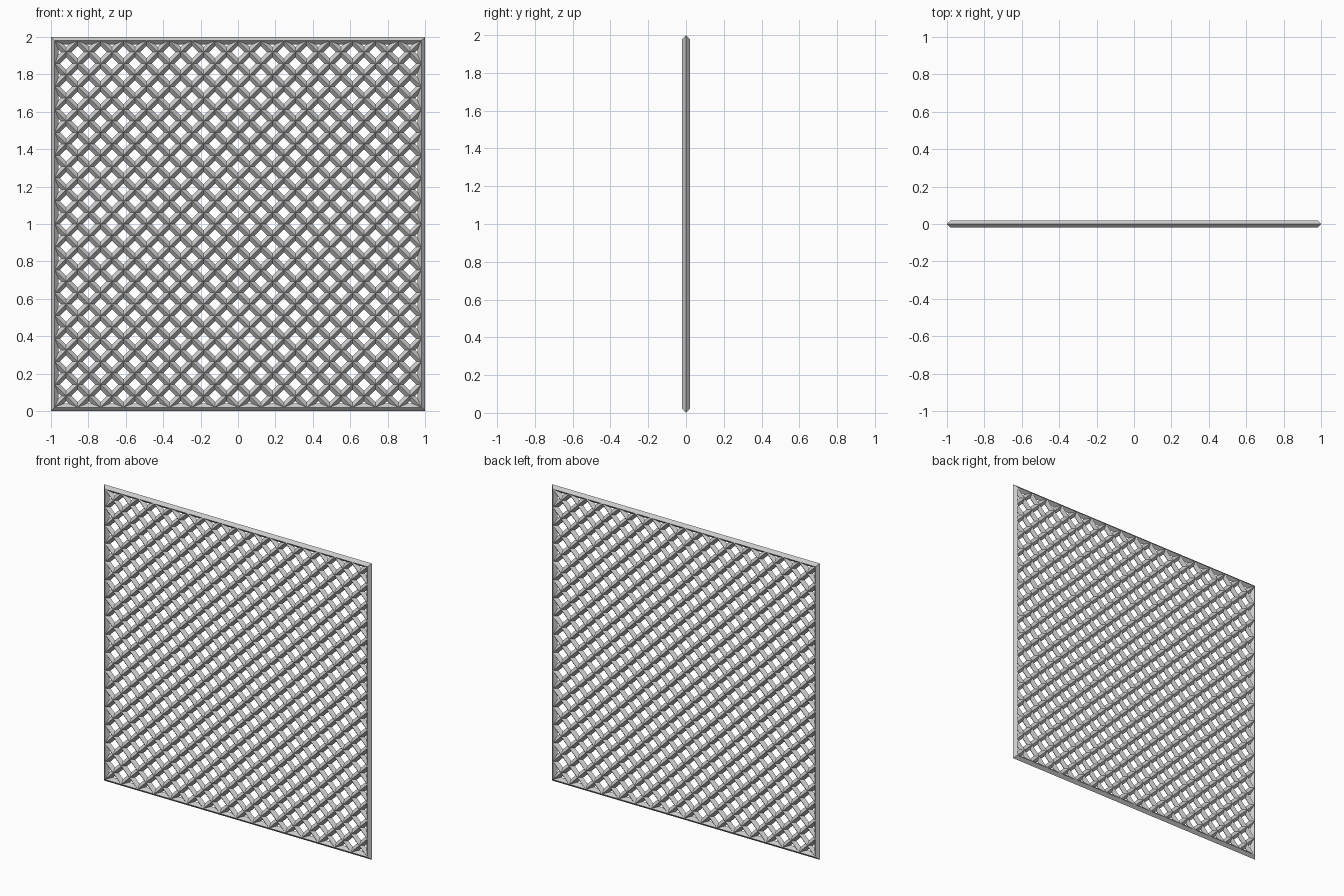
import bpy, bmesh
from mathutils import Matrix
from math import pi

if "Cube" in bpy.data.objects:
    bpy.data.objects.remove(bpy.data.objects["Cube"])

CELLS = 16      # lattice cells per side
BAR = 0.04      # bar thickness
HALF = 1 - BAR / 2

# Flat sheet: grid with an X in each cell, straight inner edges removed
bm = bmesh.new()
bmesh.ops.create_grid(bm, x_segments=CELLS, y_segments=CELLS, size=HALF)
inner = [e for e in bm.edges if not e.is_boundary]
bmesh.ops.poke(bm, faces=bm.faces[:])
bmesh.ops.dissolve_edges(bm, edges=inner, use_verts=False)
bmesh.ops.transform(bm, matrix=Matrix.Translation((0, 0, 1)) @ Matrix.Rotation(pi / 2, 4, 'X'),
                    verts=bm.verts[:])
mesh = bpy.data.meshes.new("lattice_panel")
bm.to_mesh(mesh)
bm.free()

# Turn every edge into a diamond-section bar, including the outer frame
panel = bpy.data.objects.new("lattice_panel", mesh)
bpy.context.collection.objects.link(panel)
wire = panel.modifiers.new("bars", 'WIREFRAME')
wire.thickness = BAR
wire.offset = 0
wire.use_even_offset = True
wire.use_boundary = True
wire.use_replace = True
